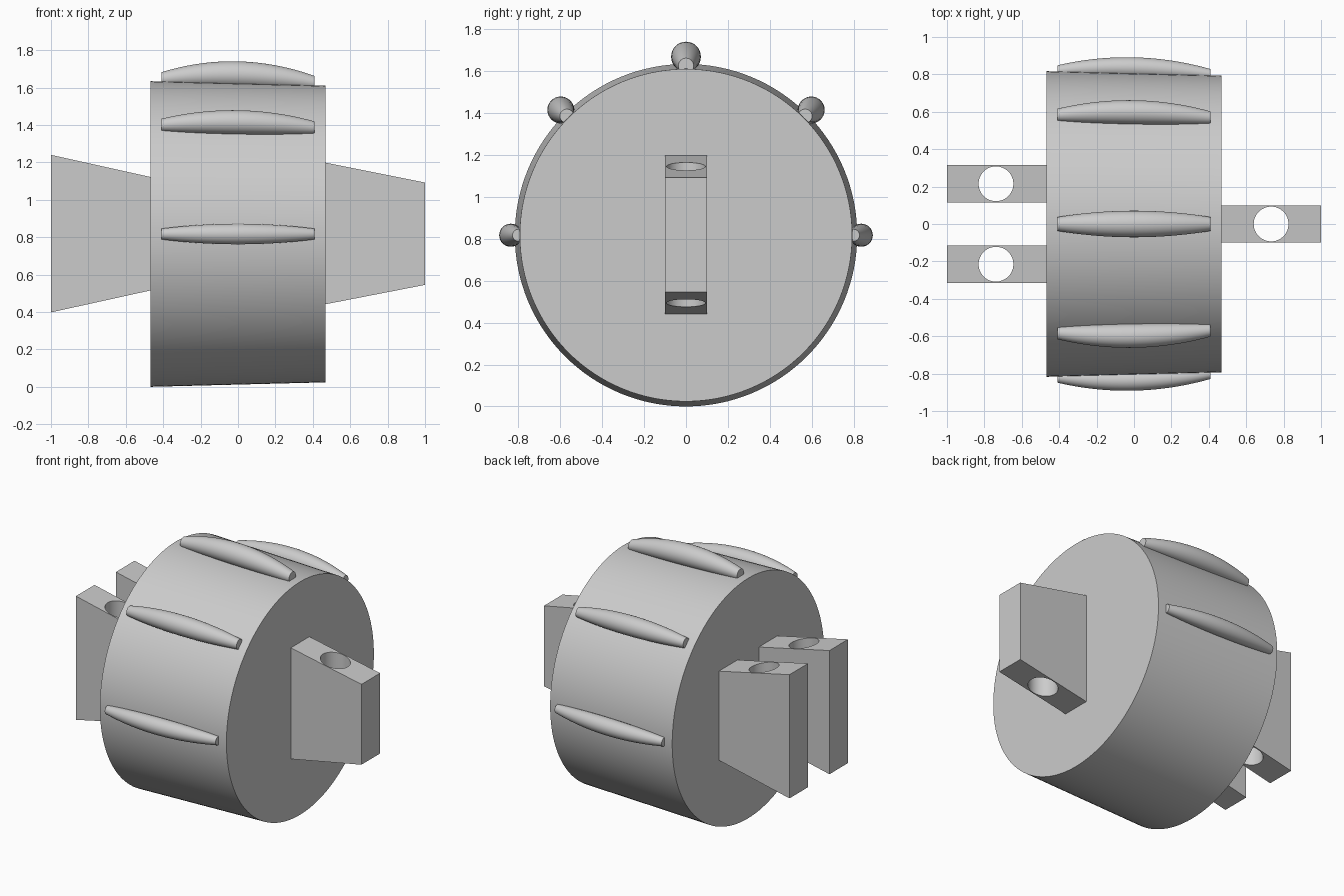
import bpy, bmesh
from math import pi, sin, cos, radians

cube = bpy.data.objects.get("Cube")
if cube:
    bpy.data.objects.remove(cube, do_unlink=True)

AXIS_Z = 0.817            # height of the drum's axis
HALF = 0.468              # half the drum's width
R_LEFT, R_RIGHT = 0.817, 0.793

grey = bpy.data.materials.new("plain grey")
grey.use_nodes = True
grey.diffuse_color = (0.6, 0.6, 0.6, 1)
grey.node_tree.nodes["Principled BSDF"].inputs["Base Color"].default_value = grey.diffuse_color


def make_object(name, bm):
    bmesh.ops.recalc_face_normals(bm, faces=bm.faces)
    mesh = bpy.data.meshes.new(name)
    bm.to_mesh(mesh)
    bm.free()
    mesh.materials.append(grey)
    obj = bpy.data.objects.new(name, mesh)
    bpy.context.collection.objects.link(obj)
    return obj


def smooth(obj):
    bpy.ops.object.select_all(action='DESELECT')
    obj.select_set(True)
    bpy.context.view_layer.objects.active = obj
    bpy.ops.object.shade_smooth_by_angle(angle=radians(35))


def tube(name, rings, sides):
    """Closed solid through circles given as (x, y, z, radius)."""
    bm = bmesh.new()
    loops = []
    for x, y, z, r in rings:
        angles = [2 * pi * i / sides for i in range(sides)]
        loops.append([bm.verts.new((x, y + r * cos(a), z + r * sin(a))) for a in angles])
    for a, b in zip(loops, loops[1:]):
        for i in range(sides):
            j = (i + 1) % sides
            bm.faces.new((a[i], a[j], b[j], b[i]))
    bm.faces.new(loops[0])
    bm.faces.new(loops[-1])
    obj = make_object(name, bm)
    smooth(obj)
    return obj


def lug(name, profile, y, hole_x):
    """Tapered block from an x-z outline, with a vertical pin hole."""
    bm = bmesh.new()
    face = bm.faces.new([bm.verts.new((x, y - 0.1, z)) for x, z in profile])
    moved = bmesh.ops.extrude_face_region(bm, geom=[face])["geom"]
    verts = [v for v in moved if isinstance(v, bmesh.types.BMVert)]
    bmesh.ops.translate(bm, verts=verts, vec=(0, 0.2, 0))
    obj = make_object(name, bm)

    bm = bmesh.new()
    bmesh.ops.create_cone(bm, cap_ends=True, segments=48, radius1=0.093, radius2=0.093, depth=2)
    bmesh.ops.translate(bm, verts=bm.verts, vec=(hole_x, y, AXIS_Z))
    cutter = make_object("pin_hole_cutter", bm)
    cutter.hide_render = True

    mod = obj.modifiers.new("pin hole", 'BOOLEAN')
    mod.operation = 'DIFFERENCE'
    mod.solver = 'EXACT'
    mod.object = cutter
    bpy.context.view_layer.objects.active = obj
    bpy.ops.object.modifier_apply(modifier=mod.name)
    bpy.data.objects.remove(cutter, do_unlink=True)
    smooth(obj)


# Slightly tapered drum
tube("drum", [(-HALF, 0, AXIS_Z, R_LEFT), (HALF, 0, AXIS_Z, R_RIGHT)], 128)

# Barrel-shaped grip ridges, thickest at the top
STEPS = 24
for name, degrees, thick in (("front_ridge", 180, 0.055), ("upper_front_ridge", 135, 0.064),
                             ("top_ridge", 90, 0.071), ("upper_back_ridge", 45, 0.064),
                             ("back_ridge", 0, 0.055)):
    a = radians(degrees)
    rings = []
    for i in range(STEPS + 1):
        t = 2 * i / STEPS - 1
        r = thick * (1 - 0.48 * t * t)
        out = 0.781 - 0.01 * t + r      # inner edge stays straight inside the drum
        rings.append((0.41 * t, out * cos(a), AXIS_Z + out * sin(a), r))
    tube(name, rings, 32)

# Single lug on one end, forked pair on the other
lug("single_lug", [(0.46, 0.44), (1, 0.545), (1, 1.092), (0.46, 1.2)], 0, 0.733)
fork = [(-0.46, 0.517), (-0.46, 1.12), (-1, 1.24), (-1, 0.398)]
for name, y in (("front_fork_lug", -0.215), ("back_fork_lug", 0.215)):
    lug(name, fork, y, -0.738)
